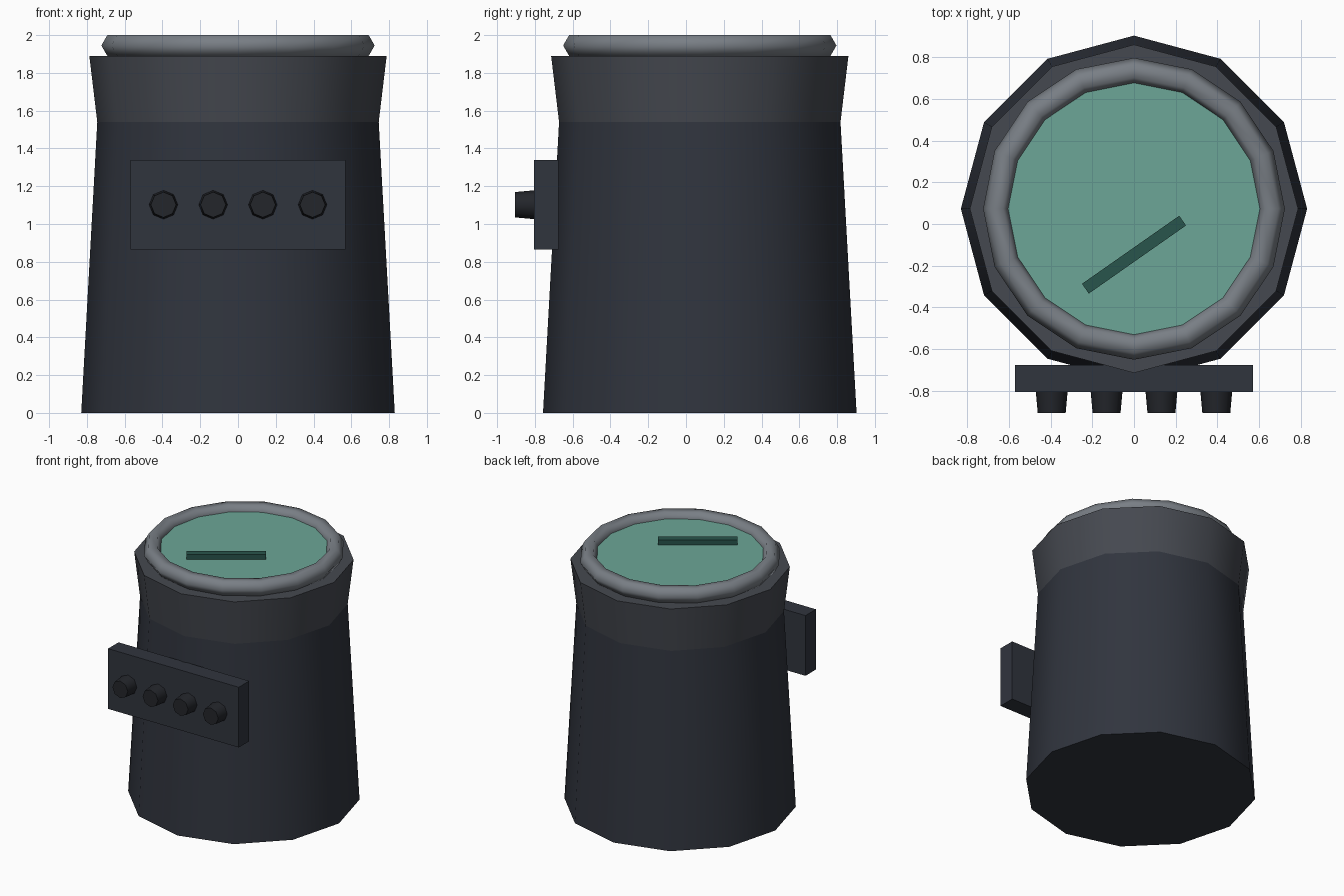
import bpy
from math import radians, pi

if "Cube" in bpy.data.objects:
    bpy.data.objects.remove(bpy.data.objects["Cube"])

CY = 0.073  # body axis sits slightly behind the origin


def material(name, rgb):
    m = bpy.data.materials.new(name)
    m.diffuse_color = (*rgb, 1)
    m.use_nodes = True
    m.node_tree.nodes["Principled BSDF"].inputs["Base Color"].default_value = m.diffuse_color
    return m


DARK = material("dark_casing", (0.030, 0.035, 0.048))
COLLAR = material("collar_grey", (0.060, 0.066, 0.080))
METAL = material("ring_metal", (0.19, 0.21, 0.235))
GREEN = material("dial_green", (0.15, 0.38, 0.31))
HAND = material("hand_green", (0.022, 0.090, 0.072))
KNOB = material("knob_black", (0.017, 0.019, 0.024))


def finish(name, mat, angle=None):
    ob = bpy.context.object
    ob.name = name
    ob.data.materials.append(mat)
    if angle:
        bpy.ops.object.shade_smooth_by_angle(angle=radians(angle))
    return ob


def cone(name, mat, sides, r1, r2, depth, loc, rot=(0, 0, 0), angle=50):
    bpy.ops.mesh.primitive_cone_add(vertices=sides, radius1=r1, radius2=r2,
                                    depth=depth, location=loc, rotation=rot)
    return finish(name, mat, angle)


def box(name, mat, size, loc, turn=0):
    bpy.ops.mesh.primitive_cube_add(size=1, location=loc, rotation=(0, 0, turn))
    bpy.context.object.scale = size
    bpy.ops.object.transform_apply(location=False, rotation=False, scale=True)
    return finish(name, mat)


# Tapered body and flared collar
cone("body", DARK, 12, 0.83, 0.745, 1.54, (0, CY, 0.77))
cone("collar", COLLAR, 12, 0.745, 0.787, 0.35, (0, CY, 1.715))

# Rim ring around the dial
bpy.ops.mesh.primitive_torus_add(major_segments=16, minor_segments=6,
                                 major_radius=0.66, minor_radius=0.0635,
                                 location=(0, CY, 1.945))
finish("rim_ring", METAL, 70)

# Dial face and its hand
cone("dial_face", GREEN, 16, 0.615, 0.615, 0.07, (0, CY, 1.922))
box("dial_hand", HAND, (0.569, 0.057, 0.042), (0, -0.147, 1.977), radians(35))

# Front control panel with four knobs
box("control_panel", DARK, (1.14, 0.13, 0.475), (0, -0.74, 1.102))
for i in range(4):
    cone(f"knob_{i + 1}", KNOB, 8, 0.077, 0.067, 0.11,
         ((i - 1.5) * 0.263, -0.85, 1.102), (pi / 2, 0, 0))
